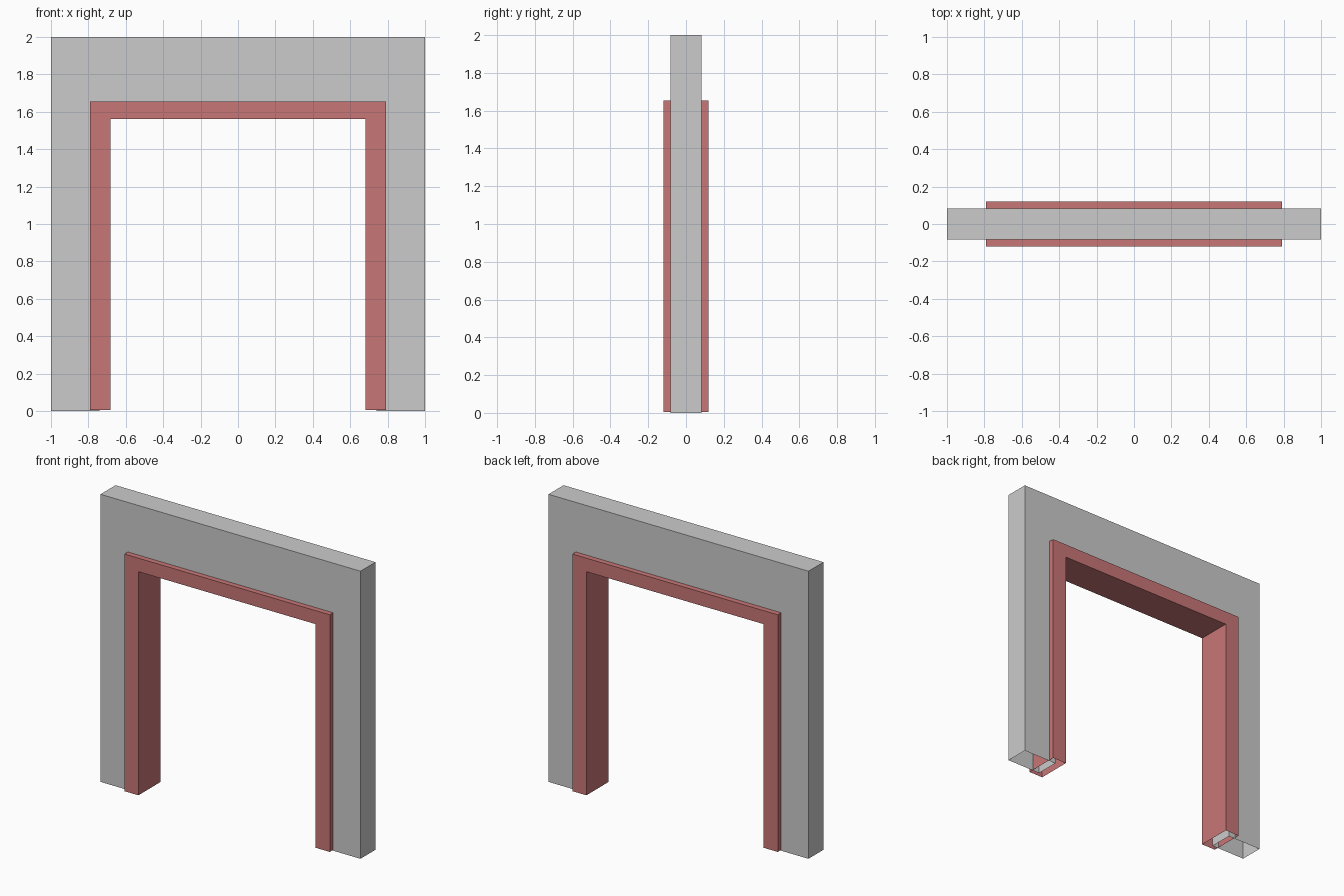
import bpy
import bmesh

if "Cube" in bpy.data.objects:
    bpy.data.objects.remove(bpy.data.objects["Cube"])


def portal(name, outer_x, outer_z, inner_x, inner_z, depth, base):
    """Upside-down U extruded along y, left open where the feet meet the floor."""
    right = [(inner_x, inner_z), (inner_x, base), (outer_x, base), (outer_x, outer_z)]
    left = [(-x, z) for x, z in reversed(right)]
    outline = right + left

    bm = bmesh.new()
    verts = [bm.verts.new((x, -depth / 2, z)) for x, z in outline]
    front = bm.faces.new(verts)
    result = bmesh.ops.extrude_face_region(bm, geom=[front], use_keep_orig=True)
    moved = [v for v in result["geom"] if isinstance(v, bmesh.types.BMVert)]
    bmesh.ops.translate(bm, verts=moved, vec=(0, depth, 0))
    bmesh.ops.recalc_face_normals(bm, faces=bm.faces)

    # Remove the undersides of both feet
    feet = [f for f in bm.faces if all(abs(v.co.z - base) < 1e-5 for v in f.verts)]
    bmesh.ops.delete(bm, geom=feet, context='FACES')

    mesh = bpy.data.meshes.new(name)
    bm.to_mesh(mesh)
    bm.free()
    obj = bpy.data.objects.new(name, mesh)
    bpy.context.collection.objects.link(obj)
    return obj


# Wall with a doorway
portal("wall", 1.0, 2.0, 0.74, 1.61, 0.165, 0.0)

# Door frame straddling the edge of the opening
frame = portal("door_frame", 0.79, 1.655, 0.682, 1.561, 0.24, 0.006)
paint = bpy.data.materials.new("red_paint")
paint.diffuse_color = (0.58, 0.18, 0.18, 1)
paint.use_nodes = True
paint.node_tree.nodes["Principled BSDF"].inputs["Base Color"].default_value = paint.diffuse_color
frame.data.materials.append(paint)
